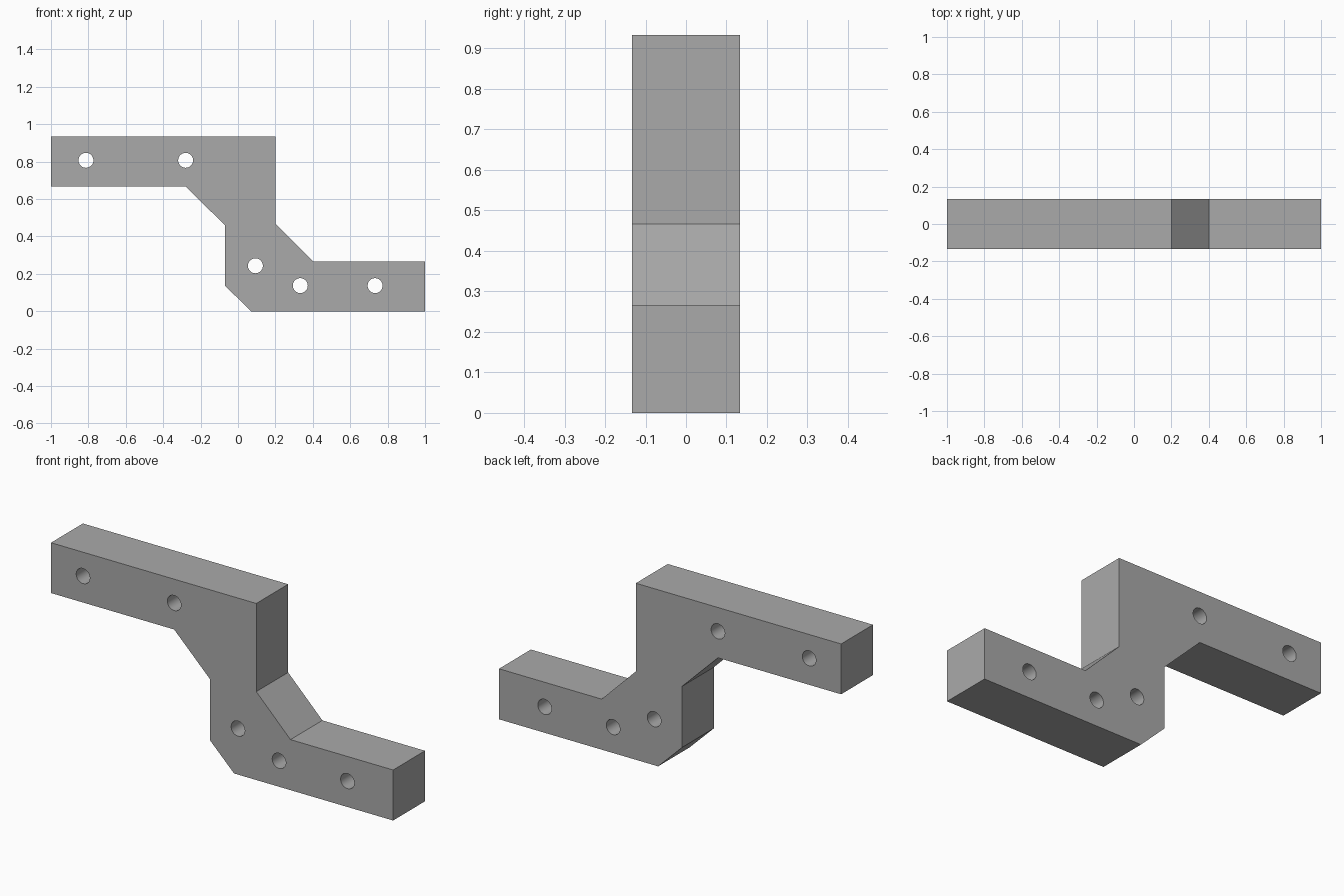
import bpy
import bmesh
from math import radians

cube = bpy.data.objects.get("Cube")
if cube:
    bpy.data.objects.remove(cube)

HALF_DEPTH = 0.133
HOLE_RADIUS = 0.04

grey = bpy.data.materials.new("plain grey")
grey.use_nodes = True
colour = (0.4, 0.4, 0.4, 1)
grey.diffuse_color = colour
grey.node_tree.nodes["Principled BSDF"].inputs["Base Color"].default_value = colour


def add_object(name, bm):
    bmesh.ops.recalc_face_normals(bm, faces=bm.faces[:])
    mesh = bpy.data.meshes.new(name)
    bm.to_mesh(mesh)
    bm.free()
    mesh.materials.append(grey)
    obj = bpy.data.objects.new(name, mesh)
    bpy.context.collection.objects.link(obj)
    return obj


# Stepped bar: side profile extruded through the depth
profile = [(-1, 0.933), (0.2, 0.933), (0.2, 0.467), (0.4, 0.267),
           (1, 0.267), (1, 0), (0.07, 0), (-0.07, 0.137),
           (-0.07, 0.46), (-0.28, 0.667), (-1, 0.667)]
bm = bmesh.new()
face = bm.faces.new([bm.verts.new((x, -HALF_DEPTH, z)) for x, z in profile])
extruded = bmesh.ops.extrude_face_region(bm, geom=[face])["geom"]
bmesh.ops.translate(bm, vec=(0, 2 * HALF_DEPTH, 0),
                    verts=[v for v in extruded if isinstance(v, bmesh.types.BMVert)])
bracket = add_object("stepped_bracket", bm)

# Bolt holes drilled from front to back
holes = [(-0.813, 0.807), (-0.28, 0.807), (0.093, 0.243), (0.333, 0.137), (0.733, 0.137)]
for i, (x, z) in enumerate(holes):
    bm = bmesh.new()
    bmesh.ops.create_cone(bm, cap_ends=True, segments=32, radius1=HOLE_RADIUS,
                          radius2=HOLE_RADIUS, depth=4 * HALF_DEPTH)
    cutter = add_object(f"hole_cutter_{i + 1}", bm)
    cutter.location = (x, 0, z)
    cutter.rotation_euler.x = radians(90)
    cutter.hide_render = True
    cutter.hide_set(True)
    cut = bracket.modifiers.new(f"bolt_hole_{i + 1}", "BOOLEAN")
    cut.operation = "DIFFERENCE"
    cut.solver = "EXACT"
    cut.object = cutter

# Bake the holes, drop the cutters, and smooth only the hole walls
bpy.context.view_layer.objects.active = bracket
bracket.select_set(True)
for modifier in list(bracket.modifiers):
    cutter = modifier.object
    bpy.ops.object.modifier_apply(modifier=modifier.name)
    bpy.data.objects.remove(cutter)
bpy.ops.object.shade_smooth_by_angle(angle=radians(30))
